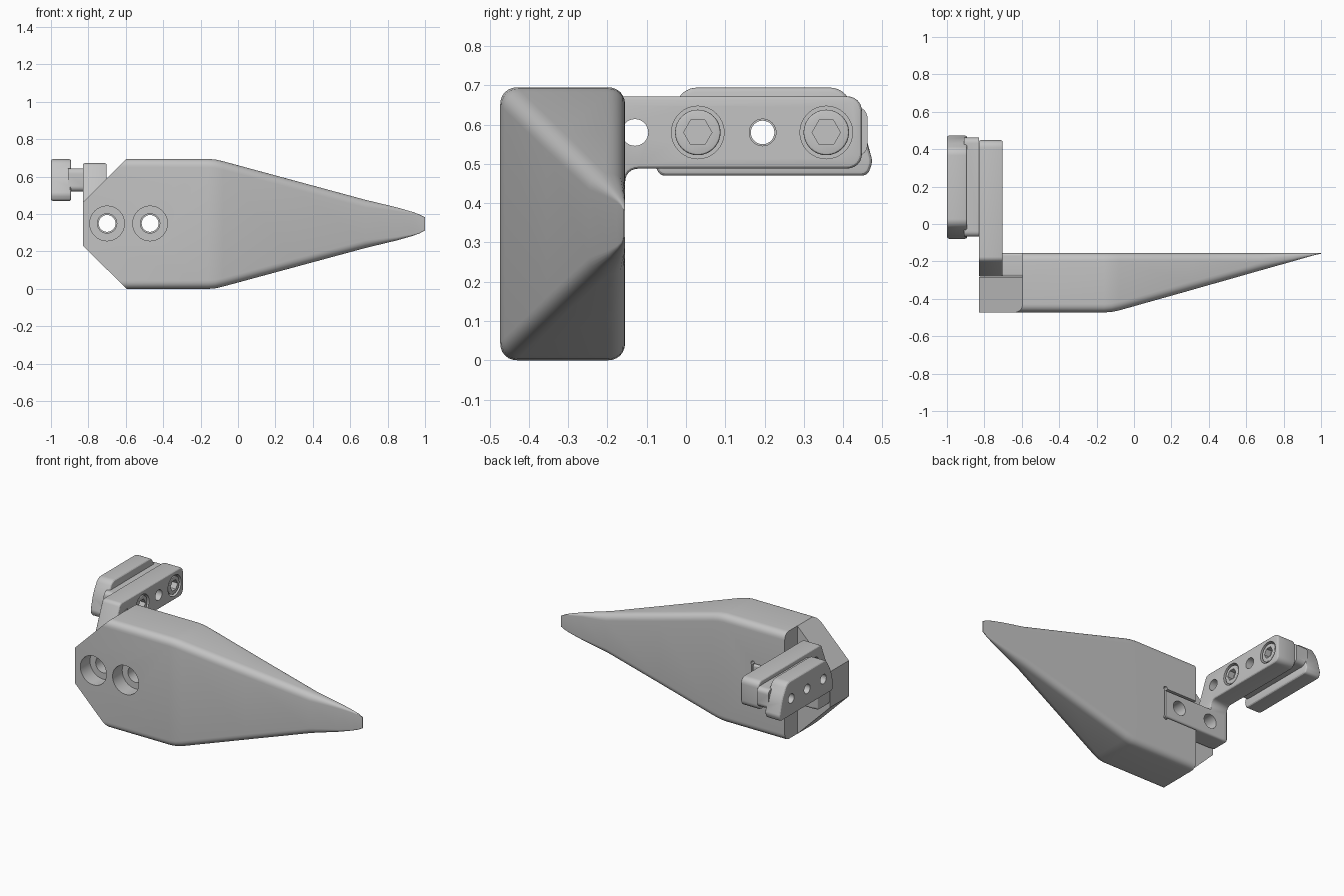
import bpy, bmesh, math
from mathutils import Vector

if "Cube" in bpy.data.objects:
    bpy.data.objects.remove(bpy.data.objects["Cube"])

grey = bpy.data.materials.new("light grey")
grey.diffuse_color = (0.55, 0.55, 0.55, 1)
grey.use_nodes = True
grey.node_tree.nodes["Principled BSDF"].inputs["Base Color"].default_value = grey.diffuse_color


def make(name, bm):
    bmesh.ops.recalc_face_normals(bm, faces=bm.faces[:])
    me = bpy.data.meshes.new(name)
    bm.to_mesh(me)
    bm.free()
    me.materials.append(grey)
    ob = bpy.data.objects.new(name, me)
    bpy.context.collection.objects.link(ob)
    return ob


def loft(name, rings):
    bm = bmesh.new()
    vs = [[bm.verts.new(p) for p in r] for r in rings]
    n = len(vs[0])
    for a, b in zip(vs, vs[1:]):
        for i in range(n):
            bm.faces.new((a[i], a[(i + 1) % n], b[(i + 1) % n], b[i]))
    bm.faces.new(vs[0])
    bm.faces.new(vs[-1])
    return make(name, bm)


def rounded(pts, seg=6):
    """Corners given as (a, b, radius) become quadratic arcs."""
    out = []
    for i, (a, b, r) in enumerate(pts):
        p = Vector((a, b))
        if r == 0:
            out.append(p)
            continue
        u = (Vector(pts[i - 1][:2]) - p).normalized() * r
        v = (Vector(pts[(i + 1) % len(pts)][:2]) - p).normalized() * r
        for k in range(seg + 1):
            t = k / seg
            w = 2 * t * (1 - t) * 0.83
            f = (1 - t) ** 2 + t ** 2 + w
            out.append(p + (u * (1 - t) ** 2 + v * t ** 2) / f)
    return out


def prism(name, pts, axis, lo, hi):
    """Extrude a flat outline: (y, z) along x, or (x, z) along y."""
    place = (lambda p, c: (c, p[0], p[1])) if axis == 'x' else (lambda p, c: (p[0], c, p[1]))
    return loft(name, [[place(p, c) for p in pts] for c in (lo, hi)])


def rect(a0, a1, b0, b1, r=0.0):
    return rounded([(a0, b0, r), (a1, b0, r), (a1, b1, r), (a0, b1, r)])


def circle(a, b, r, n=32):
    return [(a + r * math.cos(2 * math.pi * i / n), b + r * math.sin(2 * math.pi * i / n)) for i in range(n)]


def apply(ob, mod):
    bpy.context.view_layer.objects.active = ob
    bpy.ops.object.modifier_apply(modifier=mod.name)


def bevel(ob, width):
    m = ob.modifiers.new("bevel", 'BEVEL')
    m.width, m.segments, m.limit_method, m.angle_limit = width, 3, 'ANGLE', math.radians(40)
    apply(ob, m)


def combine(ob, other, op='DIFFERENCE'):
    m = ob.modifiers.new("bool", 'BOOLEAN')
    m.operation, m.object, m.solver = op, other, 'EXACT'
    apply(ob, m)
    bpy.data.objects.remove(other)


def smooth(ob):
    bpy.ops.object.select_all(action='DESELECT')
    ob.select_set(True)
    bpy.context.view_layer.objects.active = ob
    bpy.ops.object.shade_smooth_by_angle(angle=math.radians(28))


MID, BACK, FLOOR = 0.3475, -0.155, -0.283   # centre height, rear face, pocket floor

# Tapered wedge body, lofted from rounded sections along x
stations = [(-0.83, .3475, -.473), (-.16, .3475, -.473), (-.12, .344, -.470), (-.08, .335, -.462),
            (.3, .232, -.355), (.68, .129, -.247), (.85, .088, -.199), (.93, .065, -.176),
            (.97, .051, -.165), (1.0, .035, -.159)]
rings = []
for x, h, yf in stations:
    r = min(0.045, 0.45 * (BACK - yf), 0.9 * h)
    rings.append([(x, p[0], p[1]) for p in rect(yf, BACK, MID - h, MID + h, r)])
body = loft("wedge_body", rings)

# Angled corners at the mounting end
for s in (1, -1):
    combine(body, prism("corner_cut", [(-.595, MID + s * .3485), (-.83, MID + s * .115),
            (-1, MID + s * .115), (-1, MID + s * .5), (-.595, MID + s * .5)], 'y', -.6, 0))
# Rear pocket and slot for the bracket foot, with relief corners
combine(body, prism("pocket_cut", rect(-1, -.595, -.1, .8), 'y', FLOOR, 0))
combine(body, prism("slot_cut", rect(-.8, -.36, .252, .443), 'y', FLOOR, 0))
for z in (.252, .443):
    combine(body, prism("relief_cut", circle(-.368, z, .014, 16), 'y', FLOOR + .001, 0))
# Counterbored mounting holes
for x in (-.7, -.47):
    combine(body, prism("counterbore", circle(x, .35, .093), 'y', -.6, -.375))
    combine(body, prism("bolt_hole", circle(x, .35, .052), 'y', -.5, -.1))
smooth(body)

# L-shaped bracket: arm running back, foot running sideways into the slot
arm = prism("bracket", rounded([(-.282, .26, .02), (BACK, .26, .02), (BACK, .488, .035), (.448, .488, .04),
            (.448, .672, .04), (-.195, .672, .02), (-.282, .46, .02)]), 'x', -.83, -.702)
bevel(arm, 0.01)
foot = prism("foot", rect(-.282, BACK, .26, .436, .015), 'x', -.8, -.37)
combine(arm, foot, 'UNION')
for x in (-.7, -.47):
    combine(arm, prism("bolt_hole", circle(x, .35, .045), 'y', -.5, 0))
for y in (-.13, .195):
    combine(arm, prism("arm_hole", circle(y, .58, .034), 'x', -1, -.6))
for y in (.03, .357):
    combine(arm, prism("screw_recess", circle(y, .58, .067), 'x', -.775, -.6))
smooth(arm)

# Socket screws
for i, y in enumerate((.03, .357)):
    screw = prism(f"socket_screw_{i + 1}", circle(y, .58, .058), 'x', -.777, -.706)
    bevel(screw, 0.006)
    combine(screw, prism("hex_cut", circle(y, .58, .036, 6), 'x', -.745, -.6))
    smooth(screw)

# Slot nut: symmetric tapered plate plus a narrow neck against the arm
CY = .197
half = [(.265, .47, .015), (.278, .505, .012), (.25, .61, .03), (.2, .694, .03)]
outline = half + [(-a, b, r) for a, b, r in reversed(half)]
nut = prism("slot_nut", [(CY + p[0], p[1]) for p in rounded(outline)], 'x', -1, -.892)
bevel(nut, 0.012)
neck = prism("neck", rect(CY - .265, CY + .265, .52, .645, .03), 'x', -.91, -.829)
combine(nut, neck, 'UNION')
for y, end in ((.03, -.9), (.195, -.6), (.357, -.9)):
    combine(nut, prism("nut_hole", circle(y, .58, .03), 'x', -1.1, end))
smooth(nut)
